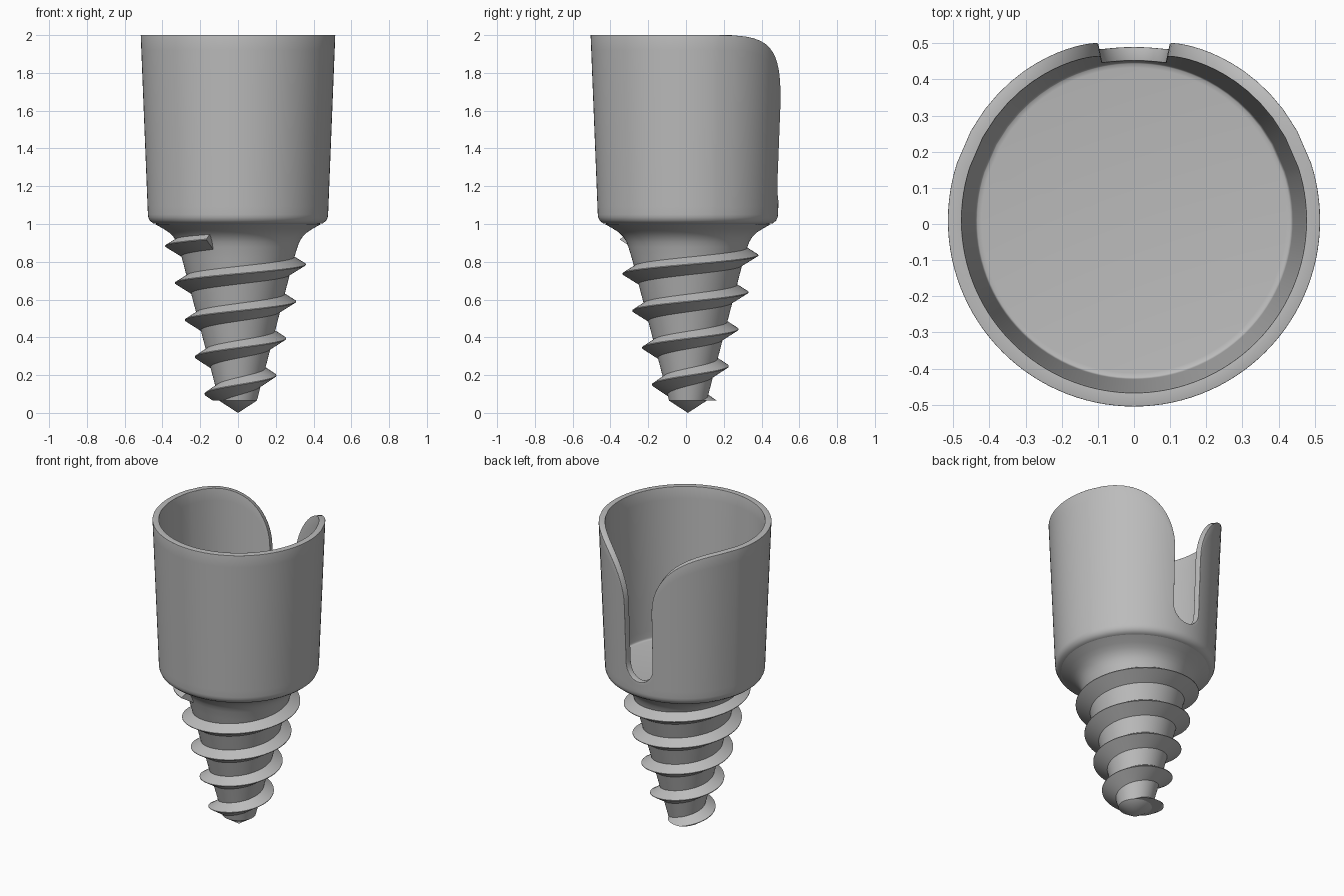
import bpy, bmesh
from math import sin, cos, pi, asin, sqrt, radians
from mathutils import Vector

old = bpy.data.objects.get("Cube")
if old:
    bpy.data.objects.remove(old, do_unlink=True)

CY = 0.01            # axis offset in y
SHAFT_LOW, SHAFT_HIGH = (0.10, 0.065), (0.297, 0.82)

grey = bpy.data.materials.new("plain_grey")
grey.use_nodes = True
GREY = (0.5, 0.5, 0.5, 1)
grey.diffuse_color = GREY
grey.node_tree.nodes["Principled BSDF"].inputs["Base Color"].default_value = GREY


def finish(bm, name, angle):
    mesh = bpy.data.meshes.new(name)
    bm.to_mesh(mesh)
    bm.free()
    obj = bpy.data.objects.new(name, mesh)
    bpy.context.collection.objects.link(obj)
    mesh.materials.append(grey)
    obj.location.y = CY
    bpy.ops.object.select_all(action='DESELECT')
    obj.select_set(True)
    bpy.context.view_layer.objects.active = obj
    bpy.ops.object.shade_smooth_by_angle(angle=radians(angle))
    return obj


# --- Cup: one sheet with a slot at the back, thickened and rounded ---
SLOT, SLOT_Z, FLARE_Z, FLARE_X, TOP = 0.1, 1.22, 1.6, 0.48, 2.0
BASE_Z = 1.05


def wall_radius(z):
    return 0.477 + 0.038 * (z - BASE_Z) / (TOP - BASE_Z)


def rim_height(x):
    if x >= FLARE_X:
        return TOP
    s = (FLARE_X - x) / (FLARE_X - SLOT)
    return FLARE_Z + (TOP - FLARE_Z) * sqrt(max(0, 1 - s * s))


def column(x):
    """Heights up the wall at one distance from the slot centre."""
    n_low, n_high = 4, 10
    in_slot = x < SLOT - 1e-5
    low_top = SLOT_Z - sqrt(SLOT * SLOT - x * x) if in_slot else SLOT_Z
    zs = [BASE_Z + (low_top - BASE_Z) * k / n_low for k in range(n_low + 1)]
    if not in_slot:
        h = rim_height(x)
        zs += [SLOT_Z + (h - SLOT_Z) * k / n_high for k in range(1, n_high + 1)]
    return zs


xs = [SLOT * sin(pi / 2 * k / 8) for k in range(9)]
xs += [FLARE_X - (FLARE_X - SLOT) * cos(pi / 2 * k / 16) for k in range(1, 17)]
half = [(x, asin(x / 0.505)) for x in xs]
a_end = half[-1][1]
half += [(1, a_end + (pi - a_end) * k / 36) for k in range(1, 37)]
around = [(x, a, 1) for x, a in half] + [(x, a, -1) for x, a in half[-2:0:-1]]

bm = bmesh.new()
fillet = [(0.425, 1.0), (0.45, 1.004), (0.467, 1.018), (0.475, 1.035)]
centre = bm.verts.new((0, 0, 1.0))
cols = []
for x, a, side in around:
    pts = fillet + [(wall_radius(z), z) for z in column(x)]
    cols.append([bm.verts.new((side * r * sin(a), r * cos(a), z)) for r, z in pts])
for i, c in enumerate(cols):
    d = cols[(i + 1) % len(cols)]
    bm.faces.new((centre, c[0], d[0]))
    for k in range(min(len(c), len(d)) - 1):
        bm.faces.new((c[k], c[k + 1], d[k + 1], d[k]))
cup = finish(bm, "cup", 60)
solid = cup.modifiers.new("thickness", 'SOLIDIFY')
solid.thickness, solid.offset, solid.use_even_offset = 0.038, -1, True
bevel = cup.modifiers.new("rounded_rim", 'BEVEL')
bevel.width, bevel.segments = 0.011, 3
bevel.limit_method, bevel.angle_limit = 'ANGLE', radians(50)

# --- Shaft: flared neck, tapered body and pointed tip ---
profile = [(0, 0), SHAFT_LOW, SHAFT_HIGH, (0.315, 0.878), (0.325, 0.905),
           (0.341, 0.931), (0.365, 0.955), (0.394, 0.974), (0.44, 1.0), (0, 1.005)]
bm = bmesh.new()
pv = [bm.verts.new((r, 0, z)) for r, z in profile]
edges = [bm.edges.new(p) for p in zip(pv, pv[1:])]
bmesh.ops.spin(bm, geom=pv + edges, cent=(0, 0, 0), axis=(0, 0, 1),
               angle=2 * pi, steps=96, use_duplicate=False)
bmesh.ops.remove_doubles(bm, verts=bm.verts[:], dist=1e-5)
bmesh.ops.recalc_face_normals(bm, faces=bm.faces[:])
finish(bm, "screw_shaft", 25)

# --- Thread: tapered triangular ridge climbing the shaft ---
PITCH, STEPS = 0.196, 72
start, end = radians(-75), radians(4 * 360 + 90 + 65)
slope = (SHAFT_HIGH[0] - SHAFT_LOW[0]) / (SHAFT_HIGH[1] - SHAFT_LOW[1])
count = int((end - start) / (2 * pi) * STEPS)
bm = bmesh.new()
rings = []
for i in range(count + 1):
    t = start + (end - start) * i / count
    z = 0.05 + PITCH * t / (2 * pi)
    tip = 0.15 + 0.267 * z
    root = SHAFT_LOW[0] + slope * (z - SHAFT_LOW[1]) - 0.02
    out = Vector((-sin(t), cos(t), 0))
    section = ((root, -0.058), (tip, -0.002), (tip, 0.002), (root, 0.058))
    rings.append([bm.verts.new(out * r + Vector((0, 0, z + dz))) for r, dz in section])
for a, b in zip(rings, rings[1:]):
    for k in range(4):
        bm.faces.new((a[k], a[(k + 1) % 4], b[(k + 1) % 4], b[k]))
bm.faces.new(rings[0])
bm.faces.new(rings[-1])
bmesh.ops.recalc_face_normals(bm, faces=bm.faces[:])
# Trim the lower end flat
cut = bmesh.ops.bisect_plane(bm, geom=bm.verts[:] + bm.edges[:] + bm.faces[:],
                             plane_co=(0, 0, SHAFT_LOW[1]), plane_no=(0, 0, 1),
                             clear_inner=True)
rim = [e for e in cut["geom_cut"] if isinstance(e, bmesh.types.BMEdge)]
bmesh.ops.holes_fill(bm, edges=rim, sides=0)
bmesh.ops.recalc_face_normals(bm, faces=bm.faces[:])
finish(bm, "screw_thread", 30)
